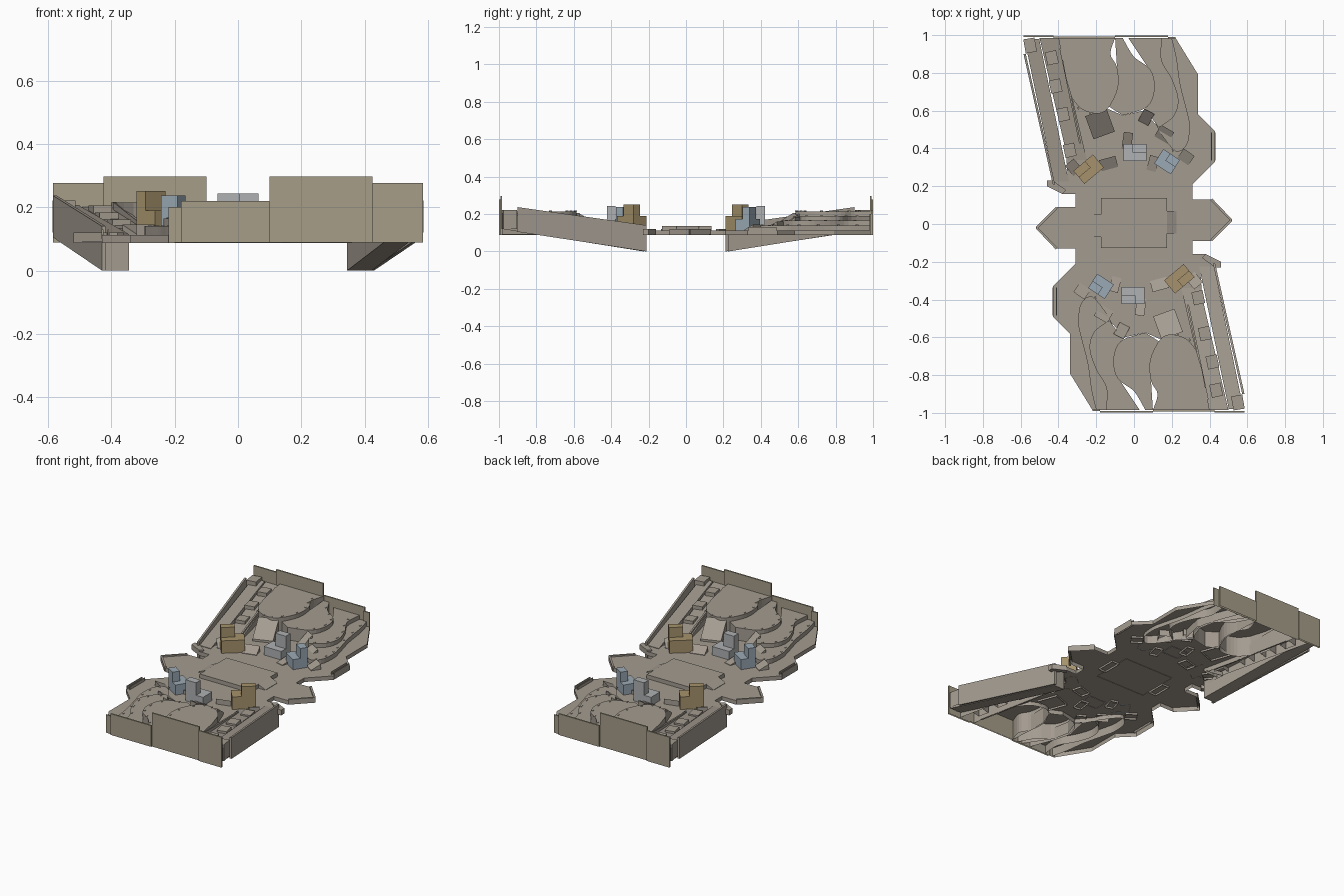
import bpy, bmesh
from math import radians, cos, sin, atan2, hypot
from mathutils import Vector

if "Cube" in bpy.data.objects:
    bpy.data.objects.remove(bpy.data.objects["Cube"])

def mat(name, rgb):
    m = bpy.data.materials.new(name)
    m.diffuse_color = (*rgb, 1)
    m.use_nodes = True
    m.node_tree.nodes["Principled BSDF"].inputs["Base Color"].default_value = m.diffuse_color
    return m

STONE = mat("warm_stone", (0.37, 0.33, 0.28))
WALL = mat("sand_wall", (0.38, 0.34, 0.25))
TAN = mat("tan", (0.38, 0.29, 0.15))
BLUE = mat("steel_blue", (0.33, 0.40, 0.46))
PALE = mat("pale_grey", (0.43, 0.44, 0.45))

def add(name, bm, m, both=True):
    """Make the part, and its twin turned half a turn for the other half."""
    me = bpy.data.meshes.new(name)
    bm.to_mesh(me)
    bm.free()
    if m:
        me.materials.append(m)
    for i in range(2 if both else 1):
        ob = bpy.data.objects.new(name + ("_south" if i else ""), me)
        ob.rotation_euler.z = radians(180 * i)
        bpy.context.collection.objects.link(ob)

def loft(name, low, high, m=STONE, both=True, hollow=False):
    """Solid between two matching loops of 3D points; hollow leaves the bottom open."""
    bm = bmesh.new()
    a = [bm.verts.new(p) for p in low]
    b = [bm.verts.new(p) for p in high]
    bottom = bm.faces.new(a)
    bm.faces.new(b)
    for i in range(len(a)):
        j = (i + 1) % len(a)
        bm.faces.new((a[i], a[j], b[j], b[i]))
    bmesh.ops.recalc_face_normals(bm, faces=bm.faces)
    if hollow:
        bm.faces.remove(bottom)
    add(name, bm, m, both)

def slab(name, pts, z0, z1, m=STONE, both=True, hollow=False):
    loft(name, [(*p, z0) for p in pts], [(*p, z1) for p in pts], m, both, hollow)

def rect(x, y, w, d, rot, off=(0, 0)):
    r = radians(rot)
    out = []
    for u, v in ((-1, -1), (1, -1), (1, 1), (-1, 1)):
        px, py = u * w / 2 + off[0], v * d / 2 + off[1]
        out.append((x + px * cos(r) - py * sin(r), y + px * sin(r) + py * cos(r)))
    return out

def box(name, x, y, w, d, z0, z1, rot=0, m=STONE, both=True, off=(0, 0)):
    slab(name, rect(x, y, w, d, rot, off), z0, z1, m, both, True)

def ramp(name, x, y, w, d, z0, za, zb, rot=0):
    """Block whose top slopes from za (near edge) to zb (far edge)."""
    q = rect(x, y, w, d, rot)
    loft(name, [(*p, z0) for p in q], [(*p, z) for p, z in zip(q, (za, za, zb, zb))], hollow=True)

def strip(name, path, t, z0, z1, m=STONE):
    """Thin straight walls along a path."""
    for (x0, y0), (x1, y1) in zip(path, path[1:]):
        box(name, (x0 + x1) / 2, (y0 + y1) / 2, hypot(x1 - x0, y1 - y0), t, z0, z1,
            atan2(y1 - y0, x1 - x0) * 57.2958, m)

def smooth(pts, n=4):
    """Catmull-Rom subdivision for the winding terrace edges."""
    p = [Vector(q) for q in pts]
    p = [p[0]] + p + [p[-1]]
    out = []
    for i in range(1, len(p) - 2):
        a, b, c, d = p[i - 1:i + 3]
        for k in range(n):
            t = k / n
            out.append(tuple(0.5 * (2 * b + (c - a) * t + (2 * a - 5 * b + 4 * c - d) * t * t
                                    + (3 * b - a - 3 * c + d) * t ** 3)))
    return out + [tuple(p[-1])]

# winding terraces, from low to high, open underneath
low = smooth([(.20, .985), (.225, .88), (.245, .74), (.28, .6), (.295, .52), (.28, .42), (.22, .385), (.14, .48)])
middle = smooth([(.15, .985), (.145, .87), (.20, .77), (.235, .66), (.21, .57), (.13, .51)])
high = smooth([(-.06, .985), (.0, .885), (.085, .82), (.11, .72), (.07, .62), (-.06, .575)])
top = smooth([(-.10, .985), (-.125, .9), (-.09, .83), (-.085, .72), (-.14, .61), (-.2, .585), (-.28, .61), (-.33, .67)])
for name, z, edge, rest in (("terrace_low", .14, low, [(.09, .58), (.12, .72), (.09, .83), (.03, .985)]),
                            ("terrace_middle", .165, middle, [(.06, .61), (.10, .72), (.08, .82), (-.03, .985)]),
                            ("terrace_high", .19, high, [(-.13, .62), (-.09, .72), (-.09, .83), (-.10, .985)]),
                            ("terrace_top", .215, top, [(-.36, .77), (-.40, .985)])):
    slab(name, edge + rest, .088, z, hollow=True)
    # small flat studs along the ledge
    for x, y in edge[3:-2:3]:
        box(name + "_stud", x - .015, y + .004, .008, .014, z, z + .003, 15)

# ground sheet: half outline that runs round the terraces, plus its half-turn copy
half = [(-.52, -.02), (-.41, .09), (-.31, .09), (-.31, .16), (-.38, .16), (-.46, .20), (-.46, .23),
        (-.42, .23), (-.35, .23), (-.36, .38), (-.26, .36), (-.335, .67)]
half += top[::-1][1:13] + [(-.06, .575), (.05, .60), (.13, .51)] + low[::-1]
half += [(.22, .985), (.34, .79), (.34, .58), (.43, .49), (.43, .33), (.31, .21), (.31, .13), (.41, .13)]
slab("ground", half + [(-x, -y) for x, y in half], .087, .112, STONE, False, True)

# sloping side bank with a thin outer wall
def slope(name, x0, x1, w, y0, y1, b0, b1, t0, t1, hollow=False):
    q = [(x0, y0), (x0 + w, y0), (x1 + w, y1), (x1, y1)]
    loft(name, [(*p, b) for p, b in zip(q, (b0, b0, b1, b1))],
         [(*p, t) for p, t in zip(q, (t0, t0, t1, t1))], hollow=hollow)

slope("side_bank", -.423, -.58, .078, .225, .98, 0, .12, .115, .205)
slope("side_wall", -.43, -.585, .012, .21, .90, 0, .105, .14, .237)
slope("stair_bed", -.35, -.50, .10, .34, .985, .09, .09, .115, .20, True)
box("corner_block", -.55, .945, .06, .075, .12, .222, 10)
slab("bank_foot", [(-.46, .2), (-.38, .16), (-.36, .18), (-.43, .23), (-.46, .23)], .09, .12)

# stair landings and kerb
for x, y, z in ((-.435, .88, .206), (-.415, .73, .184), (-.375, .58, .162), (-.34, .39, .135)):
    box("stair_landing", x, y, .06, .07, .1, z, 12)
slope("stair_kerb", -.285, -.395, .01, .40, .93, .09, .09, .13, .217)

# back wall panels of three heights
for a, b, y, z in ((-.585, -.425, .994, .277), (-.425, -.10, .987, .297), (-.10, .18, .994, .22), (.18, .22, .985, .2)):
    box("back_wall", (a + b) / 2, y, b - a, .009, .088, z, 0, WALL)

# central dais with low side steps
box("centre_dais", 0, .005, .35, .265, .11, .137, 0, STONE, False)
ramp("dais_step", .2, .01, .12, .05, .1, .114, .137, 90)

# rims of the side bays
strip("bay_rim", [(.41, .13), (.515, .02), (.41, -.085)], .012, .09, .12)
strip("balcony_rail", [(.41, .335), (.41, .485)], .006, .1, .13)
strip("balcony_rail", [(.428, .335), (.428, .485)], .006, .1, .13)

# ramps: x, y, width, depth, low, high, turn
for x, y, w, d, a, b, r in ((-.18, .53, .12, .13, .125, .205, 20), (-.035, .44, .05, .09, .115, .155, -8),
                            (-.135, .32, .09, .06, .115, .145, 15), (.065, .565, .06, .07, .12, .185, -28),
                            (.16, .475, .08, .07, .115, .16, -30), (.275, .355, .07, .06, .115, .145, -35),
                            (-.32, .30, .06, .07, .115, .145, 40), (.10, .32, .05, .08, .115, .135, -15)):
    ramp("ramp", x, y, w, d, .1, a, b, r)

# stacked crates: wide base, smaller block above one half
for name, x, y, r, side, w, d, mid, tip, m in (
        ("tan_crates", -.24, .29, 40, -1, .135, .09, .19, .252, TAN),
        ("pale_crates", .005, .378, 0, 1, .12, .09, .165, .243, PALE),
        ("blue_crates", .175, .33, -33, 1, .105, .09, .175, .237, BLUE)):
    box(name + "_base", x, y, w, d, .11, mid, r, m)
    box(name + "_upper", x, y, w * .6, d * .5, mid, tip, r, m, True, (side * w * .2, d * .25))
